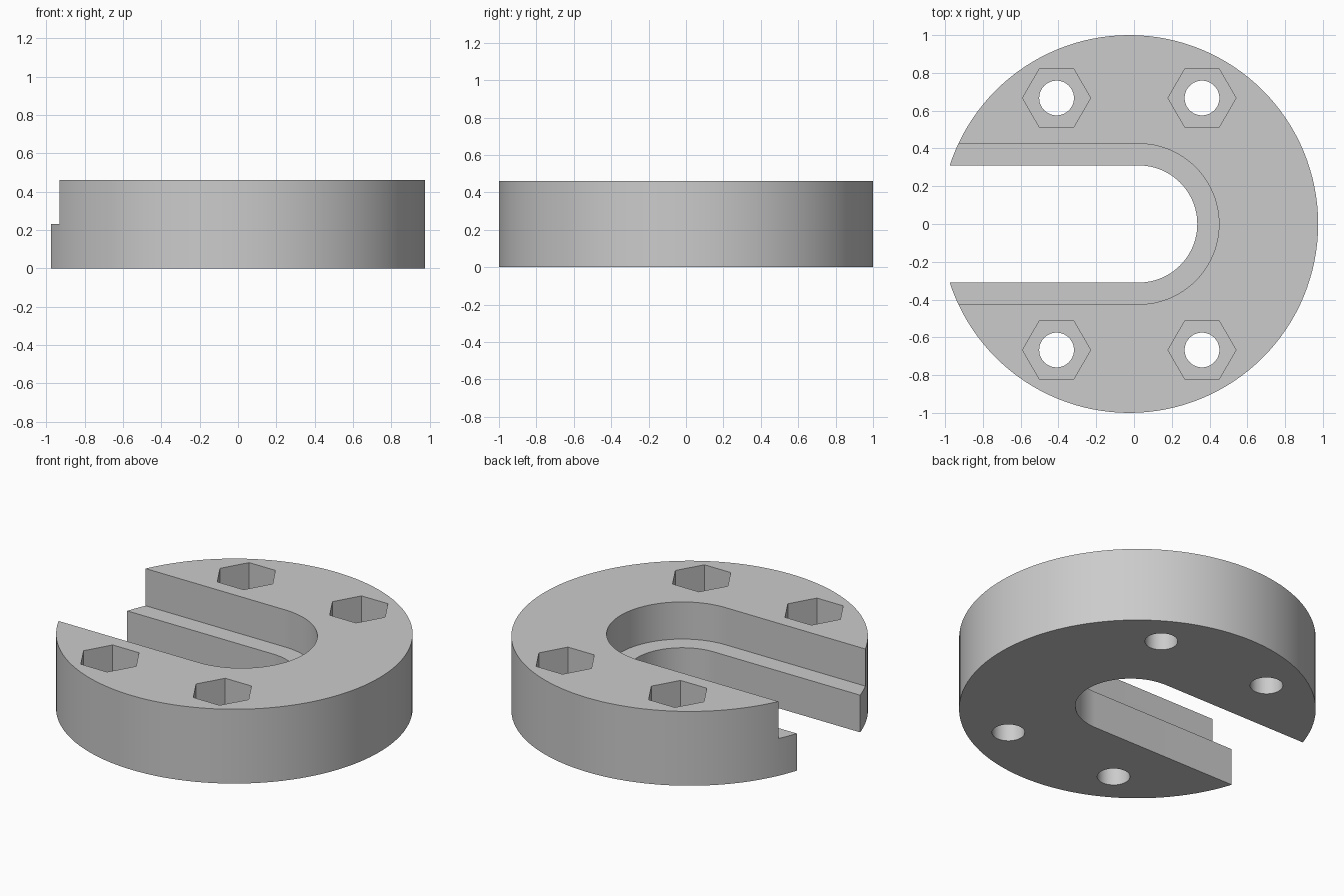
import bpy, bmesh
from math import cos, sin, pi

CX = -0.025          # disc centre along x
HEIGHT, STEP = 0.46, 0.23
SLOT_X = 0.025       # centre of the rounded slot end

if "Cube" in bpy.data.objects:
    bpy.data.objects.remove(bpy.data.objects["Cube"], do_unlink=True)


def ring(x, y, r, n):
    return [(x + r * cos(2 * pi * i / n), y + r * sin(2 * pi * i / n)) for i in range(n)]


def slot(r, n=48):
    arc = [(SLOT_X + r * cos(a), r * sin(a)) for a in (pi * i / n - pi / 2 for i in range(n + 1))]
    return arc + [(-1.5, r), (-1.5, -r)]


def prisms(name, outlines, z0, z1):
    """One object made of upright prisms, one per outline."""
    bm = bmesh.new()
    for pts in outlines:
        low = [bm.verts.new((x, y, z0)) for x, y in pts]
        high = [bm.verts.new((x, y, z1)) for x, y in pts]
        bm.faces.new(low[::-1])
        bm.faces.new(high)
        for i in range(len(pts)):
            j = (i + 1) % len(pts)
            bm.faces.new((low[i], low[j], high[j], high[i]))
    mesh = bpy.data.meshes.new(name)
    bm.to_mesh(mesh)
    bm.free()
    obj = bpy.data.objects.new(name, mesh)
    bpy.context.collection.objects.link(obj)
    return obj


def cut(target, cutter):
    mod = target.modifiers.new("cut", "BOOLEAN")
    mod.operation, mod.solver, mod.object = "DIFFERENCE", "EXACT", cutter
    bpy.context.view_layer.objects.active = target
    bpy.ops.object.modifier_apply(modifier=mod.name)
    bpy.data.objects.remove(cutter, do_unlink=True)


grey = bpy.data.materials.new("plain grey")
grey.use_nodes = True
colour = (0.6, 0.6, 0.6, 1)
grey.diffuse_color = colour
grey.node_tree.nodes["Principled BSDF"].inputs["Base Color"].default_value = colour

# Round body
body = prisms("slotted_disc", [ring(CX, 0, 1, 128)], 0, HEIGHT)
body.data.materials.append(grey)

bolts = [(CX + sx * 0.385, sy * 0.667) for sx in (-1, 1) for sy in (-1, 1)]

# Wide upper slot and hexagonal nut pockets
cut(body, prisms("upper_cutter", [slot(0.425)] + [ring(x, y, 0.18, 6) for x, y in bolts], STEP, 0.7))
# Narrow lower slot and round bolt holes
cut(body, prisms("lower_cutter", [slot(0.31)] + [ring(x, y, 0.092, 48) for x, y in bolts], -0.2, STEP + 0.1))

# Smooth curved walls with crisp edges
bpy.ops.object.select_all(action="DESELECT")
body.select_set(True)
bpy.context.view_layer.objects.active = body
bpy.ops.object.shade_smooth_by_angle(angle=pi / 6)
